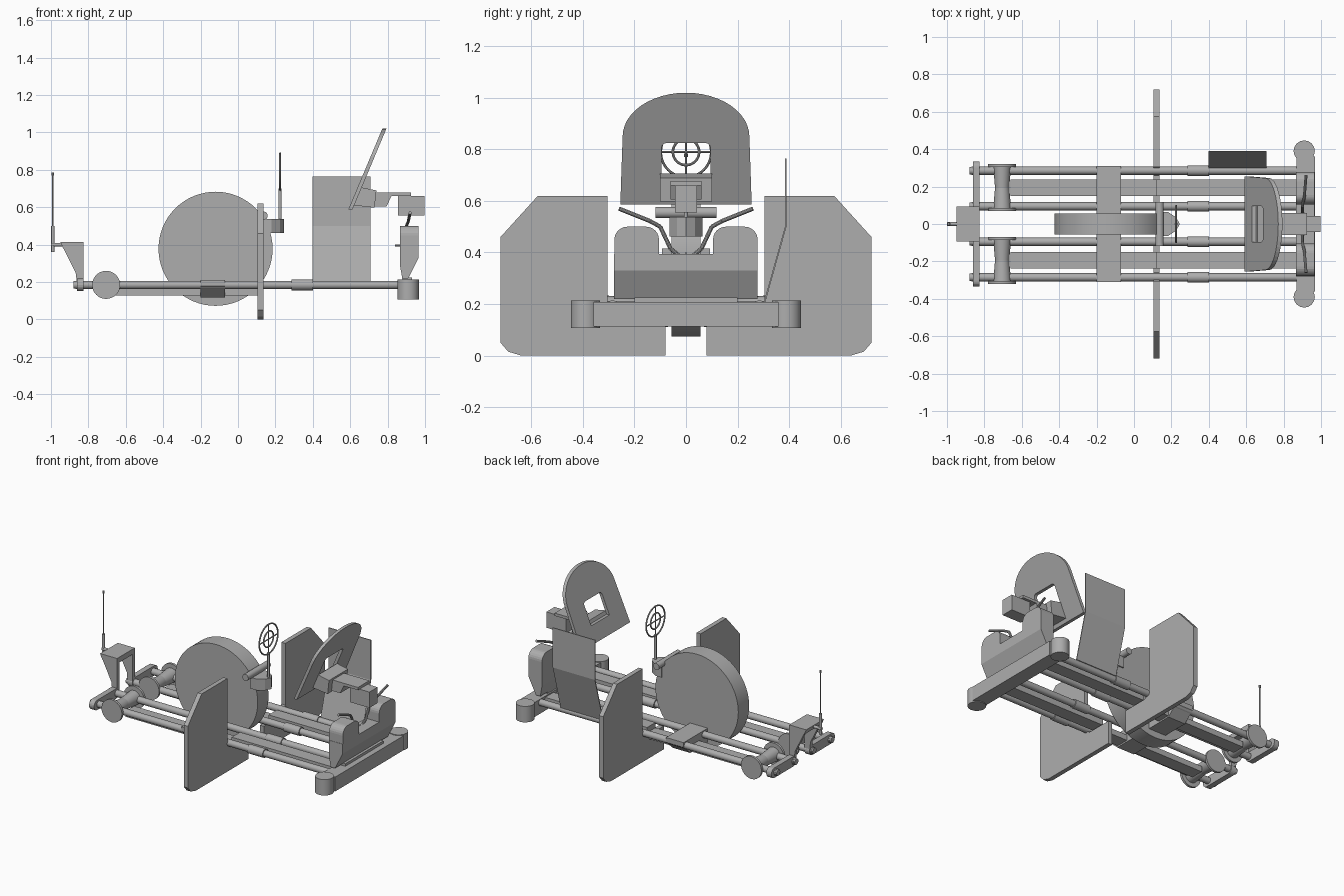
import bpy, bmesh, math
from mathutils import Vector

cube = bpy.data.objects.get("Cube")
if cube:
    bpy.data.objects.remove(cube)

grey = bpy.data.materials.new("plain grey")
grey.use_nodes = True
grey.diffuse_color = (0.42, 0.42, 0.42, 1)
grey.node_tree.nodes["Principled BSDF"].inputs["Base Color"].default_value = (0.42, 0.42, 0.42, 1)

SIDES = (("front", -1), ("back", 1))


def finish(name, bm, smooth=False):
    bmesh.ops.recalc_face_normals(bm, faces=bm.faces)
    mesh = bpy.data.meshes.new(name)
    bm.to_mesh(mesh)
    bm.free()
    mesh.materials.append(grey)
    ob = bpy.data.objects.new(name, mesh)
    bpy.context.collection.objects.link(ob)
    if smooth:
        bpy.ops.object.select_all(action='DESELECT')
        ob.select_set(True)
        bpy.context.view_layer.objects.active = ob
        bpy.ops.object.shade_smooth_by_angle(angle=math.radians(35))
    return ob


def prism(name, pts, axis, lo, hi, hole=None, lean=0):
    """Extrude a profile along an axis; lean shifts x with height."""
    place = {"x": lambda u, v: (lo + lean * v, u, v),
             "y": lambda u, v: (u, lo, v),
             "z": lambda u, v: (u, v, lo)}[axis]
    bm = bmesh.new()
    loops = [[bm.verts.new(place(*p)) for p in loop] for loop in (pts, hole) if loop]
    if hole:
        edges = [bm.edges.new((l[i - 1], l[i])) for l in loops for i in range(len(l))]
        bmesh.ops.triangle_fill(bm, edges=edges, use_beauty=True)
    else:
        bm.faces.new(loops[0])
    out = bmesh.ops.extrude_face_region(bm, geom=bm.faces[:], use_keep_orig=True)
    step = Vector([(hi - lo) * (axis == a) for a in "xyz"])
    bmesh.ops.translate(bm, vec=step, verts=[v for v in out["geom"] if isinstance(v, bmesh.types.BMVert)])
    return finish(name, bm)


def box(name, x, y, z):
    return prism(name, [(x[0], y[0]), (x[1], y[0]), (x[1], y[1]), (x[0], y[1])], "z", *z)


def rod(name, a, b, r, sides=16, r2=None):
    a, b = Vector(a), Vector(b)
    bm = bmesh.new()
    bmesh.ops.create_cone(bm, cap_ends=True, segments=sides, radius1=r,
                          radius2=r if r2 is None else r2, depth=(b - a).length)
    rot = (b - a).to_track_quat("Z", "Y").to_matrix().to_4x4()
    bm.transform(rot)
    bmesh.ops.translate(bm, vec=(a + b) / 2, verts=bm.verts)
    return finish(name, bm, True)


def arc(cu, cv, ru, rv, start, end, n=10):
    angles = [math.radians(start + (end - start) * i / n) for i in range(n + 1)]
    return [(cu + ru * math.cos(t), cv + rv * math.sin(t)) for t in angles]


# Large wheel and the saddle beneath it
rod("wheel", (-0.12, -0.057, 0.378), (-0.12, 0.057, 0.378), 0.305, 64)
prism("wheel_saddle", [(-0.31, 0.18), (-0.31, 0.212), (0.31, 0.212), (0.31, 0.18),
                       (0.24, 0.117), (-0.24, 0.117)], "x", -0.2, -0.07)

for side, s in SIDES:
    # Rails, sleeves and flat beams
    for place, y in (("outer", 0.285), ("inner", 0.095)):
        rod(f"{side}_{place}_rail", (-0.87, s * y, 0.185), (0.88, s * y, 0.185), 0.022)
        rod(f"{side}_{place}_sleeve", (0.285, s * y, 0.185), (0.4, s * y, 0.185), 0.029)
        rod(f"{side}_{place}_end_bolt", (-0.88, s * y, 0.185), (-0.82, s * y, 0.185), 0.02)
    ys = sorted((s * 0.15, s * 0.238))
    box(f"{side}_lower_beam", (-0.66, 0.12), ys, (0.127, 0.165))
    box(f"{side}_upper_beam", (0.12, 0.88), ys, (0.162, 0.2))

    # Side fin with cut corners
    fin = [(0.08, 0), (0.64, 0), (0.69, 0.015), (0.72, 0.05), (0.72, 0.46),
           (0.575, 0.62), (0.305, 0.62), (0.305, 0.21), (0.26, 0.155), (0.08, 0.155)]
    prism(f"{side}_fin", [(s * y, z) for y, z in fin], "x", 0.105, 0.135)

    # Spool with a waisted core
    rod(f"{side}_spool_outer_core", (-0.705, s * 0.195, 0.185), (-0.705, s * 0.31, 0.185), 0.038, 24, 0.048)
    rod(f"{side}_spool_inner_core", (-0.705, s * 0.195, 0.185), (-0.705, s * 0.08, 0.185), 0.038, 24, 0.048)
    for place, y in (("outer", 0.305), ("inner", 0.07)):
        rod(f"{side}_spool_{place}_flange", (-0.705, s * y, 0.185), (-0.705, s * (y + 0.016), 0.185), 0.075, 32)

    # End link plate with rounded ends
    link = arc(0.302, 0.185, 0.033, 0.033, -90, 90) + arc(0.1, 0.185, 0.033, 0.033, 90, 270)
    prism(f"{side}_end_link", [(s * y, z) for y, z in link], "x", -0.862, -0.825)

    # Bracket leg
    leg = [(-0.95, 0.415), (-0.825, 0.415), (-0.825, 0.2), (-0.862, 0.2), (-0.868, 0.25)]
    prism(f"{side}_bracket_leg", leg, "y", *sorted((s * 0.07, s * 0.093)))

    # Crossbar end post
    rod(f"{side}_crossbar_post", (0.91, s * 0.39, 0.107), (0.91, s * 0.39, 0.213), 0.057, 16)

    # Rounded armrest
    arm = [(0.105, 0.39), (0.278, 0.39)] + arc(0.228, 0.45, 0.05, 0.05, 0, 90, 6) \
        + arc(0.155, 0.45, 0.05, 0.05, 90, 180, 6)
    prism(f"{side}_armrest", [(s * y, z) for y, z in arm], "x", 0.866, 0.966)

    # Bent control stick
    path = [(0.895, 0.03, 0.39), (0.9, 0.06, 0.415), (0.9, 0.1, 0.5),
            (0.91, 0.14, 0.522), (0.92, 0.26, 0.57)]
    for i, (a, b) in enumerate(zip(path, path[1:])):
        rod(f"{side}_control_stick_{i + 1}", (a[0], s * a[1], a[2]), (b[0], s * b[1], b[2]), 0.008, 10)

# Bracket top and antenna
prism("bracket_top", [(-0.95, 0.415), (-0.825, 0.415), (-0.825, 0.38), (-0.935, 0.38)], "y", -0.093, 0.093)
rod("antenna_mount", (-1, 0, 0.4), (-0.94, 0, 0.4), 0.01, 12)
rod("antenna_base", (-0.99, 0, 0.36), (-0.99, 0, 0.5), 0.009, 12)
rod("antenna_whip", (-0.99, 0, 0.5), (-0.99, 0, 0.78), 0.004, 10)
rod("antenna_tip", (-0.99, 0, 0.77), (-0.99, 0, 0.785), 0.007, 10)

# Ring sight on its mount
prism("sight_block", [(0.135, -0.065), (0.18, -0.065), (0.225, -0.035), (0.245, 0),
                      (0.225, 0.035), (0.18, 0.065), (0.135, 0.065)], "z", 0.462, 0.537)
rod("sight_grip", (0.137, -0.118, 0.555), (0.137, 0.118, 0.555), 0.022)
rod("sight_post", (0.225, 0, 0.53), (0.225, 0, 0.7), 0.008, 12)
for name, r in (("outer", 0.098), ("inner", 0.051)):
    bpy.ops.mesh.primitive_torus_add(location=(0.225, 0, 0.79), rotation=(0, math.pi / 2, 0),
                                     major_radius=r, minor_radius=0.005, major_segments=40, minor_segments=8)
    ring = bpy.context.object
    ring.name = f"sight_{name}_ring"
    ring.data.materials.append(grey)
    bpy.ops.object.shade_smooth_by_angle()
rod("sight_level_hair", (0.225, -0.098, 0.79), (0.225, 0.098, 0.79), 0.004, 8)
rod("sight_upright_hair", (0.225, 0, 0.692), (0.225, 0, 0.888), 0.004, 8)

# Bent side panel
prism("side_panel", [(0.3, 0.2), (0.384, 0.5), (0.384, 0.765), (0.39, 0.765),
                     (0.39, 0.5), (0.306, 0.2)], "x", 0.398, 0.708)

# Crossbar and seat body
box("crossbar", (0.87, 0.968), (-0.36, 0.36), (0.112, 0.208))
prism("seat_body", [(0.866, 0.395), (0.966, 0.395), (0.966, 0.33), (0.91, 0.22),
                    (0.878, 0.22), (0.866, 0.29)], "y", -0.28, 0.278)
box("seat_foot", (0.88, 0.93), (-0.2, 0.2), (0.2, 0.225))
rod("seat_pin", (0.84, 0, 0.396), (0.9, 0, 0.396), 0.005, 8)

# Leaning shield with a window
shield = [(-0.255, 0.587), (0.255, 0.587)] + arc(0, 0.85, 0.246, 0.17, 0, 180, 24)
window = [(-0.095, 0.685), (0.095, 0.685)] + arc(0.075, 0.805, 0.02, 0.02, 0, 90, 4) \
    + arc(-0.075, 0.805, 0.02, 0.02, 90, 180, 4)
prism("shield", shield, "x", 0.343, 0.365, hole=window, lean=0.42)

# Head unit: rear block, neck and front box
prism("head_rear", [(0.62, 0.61), (0.73, 0.598), (0.74, 0.69), (0.66, 0.706)], "y", -0.1, 0.1)
prism("head_neck", [(0.73, 0.605), (0.795, 0.605), (0.82, 0.66), (0.925, 0.66),
                    (0.925, 0.678), (0.73, 0.678)], "y", -0.06, 0.06)
box("head_box", (0.855, 0.998), (-0.043, 0.043), (0.555, 0.66))
